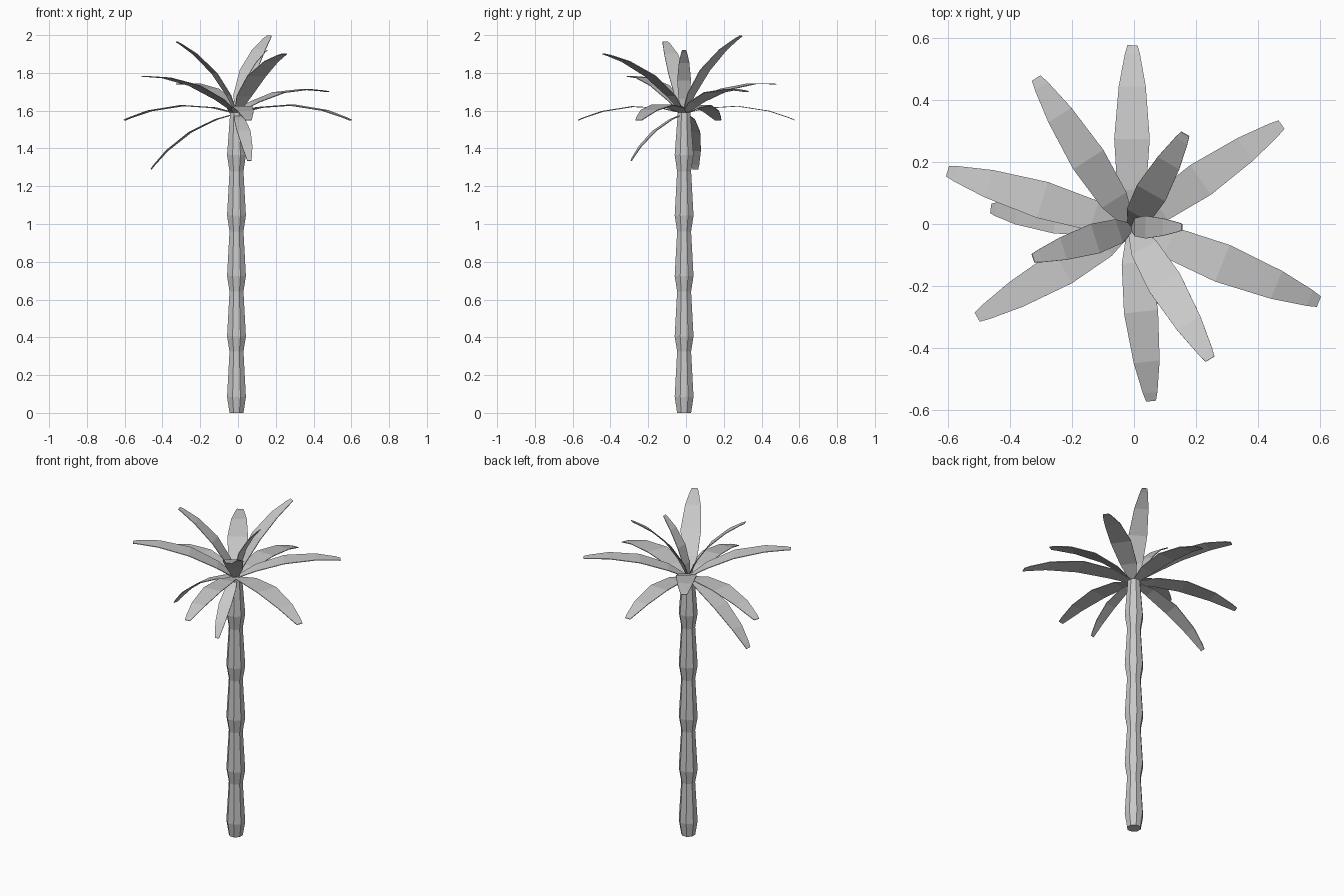
import bpy, bmesh, math
from mathutils import Vector

if "Cube" in bpy.data.objects:
    bpy.data.objects.remove(bpy.data.objects["Cube"])

grey = bpy.data.materials.new("light_grey")
grey.diffuse_color = (0.58, 0.58, 0.58, 1)
grey.use_nodes = True
grey.node_tree.nodes["Principled BSDF"].inputs["Base Color"].default_value = grey.diffuse_color


def make_object(name, bm):
    bmesh.ops.recalc_face_normals(bm, faces=bm.faces)
    mesh = bpy.data.meshes.new(name)
    bm.to_mesh(mesh)
    bm.free()
    mesh.materials.append(grey)
    obj = bpy.data.objects.new(name, mesh)
    bpy.context.collection.objects.link(obj)
    return obj


CX, CY = -0.008, -0.01

# Trunk: eight-sided column of flared segments
SIDES = 8
profile = [(0.0, 0.040)]
for i in range(5):
    profile += [(0.085 + 0.32 * i, 0.054), (0.325 + 0.318 * i, 0.040)]
profile[-1] = (1.59, 0.036)
bm = bmesh.new()
rings = []
for z, r in profile:
    ring = []
    for k in range(SIDES):
        a = 2 * math.pi * (k + 0.5) / SIDES
        ring.append(bm.verts.new((CX + r * math.cos(a), CY + r * math.sin(a), z)))
    rings.append(ring)
for lo, hi in zip(rings, rings[1:]):
    for k in range(SIDES):
        n = (k + 1) % SIDES
        bm.faces.new((lo[k], lo[n], hi[n], hi[k]))
bm.faces.new(rings[0][::-1])
bm.faces.new(rings[-1])
make_object("trunk", bm)

# Leaf outline: position along the leaf, half width relative to length
OUTLINE = [(0, 0.025), (0.2, 0.085), (0.48, 0.105), (0.77, 0.08), (0.95, 0.045), (1, 0.03)]


def leaf(name, tip):
    """Flat strip arching from the crown to the tip."""
    base = Vector((CX, CY, 1.585))
    along = Vector(tip) - base
    length = along.length
    side = along.cross(Vector((0, 0, 1))).normalized()
    up = side.cross(along).normalized()
    bm = bmesh.new()
    rows = []
    for t, w in OUTLINE:
        p = base + along * t + up * (0.4 * 0.095 * length * 4 * t * (1 - t) / 0.4)
        half = side * w * length * 0.93
        rows.append((bm.verts.new(p - half), bm.verts.new(p + half)))
    for a, b in zip(rows, rows[1:]):
        bm.faces.new((a[0], a[1], b[1], b[0]))
    obj = make_object(name, bm)
    mod = obj.modifiers.new("thickness", 'SOLIDIFY')
    mod.thickness = 0.004
    mod.offset = 0


# Leaf tips by tier: upright, raised, arching and drooping
tiers = {
    "upright_leaf": [(0.165, 0.29, 1.995), (-0.325, -0.11, 1.965), (0.155, -0.01, 1.92)],
    "raised_leaf": [(-0.315, 0.47, 1.74), (0.475, 0.32, 1.70),
                    (0.245, -0.435, 1.90), (-0.505, -0.30, 1.78)],
    "arching_leaf": [(-0.005, 0.575, 1.55), (0.595, -0.25, 1.55),
                     (0.055, -0.57, 1.55), (-0.60, 0.17, 1.55)],
    "drooping_leaf": [(-0.46, 0.05, 1.29), (0.06, -0.29, 1.335)],
}
for tier, tips in tiers.items():
    for i, tip in enumerate(tips):
        leaf(f"{tier}_{i + 1}", tip)
